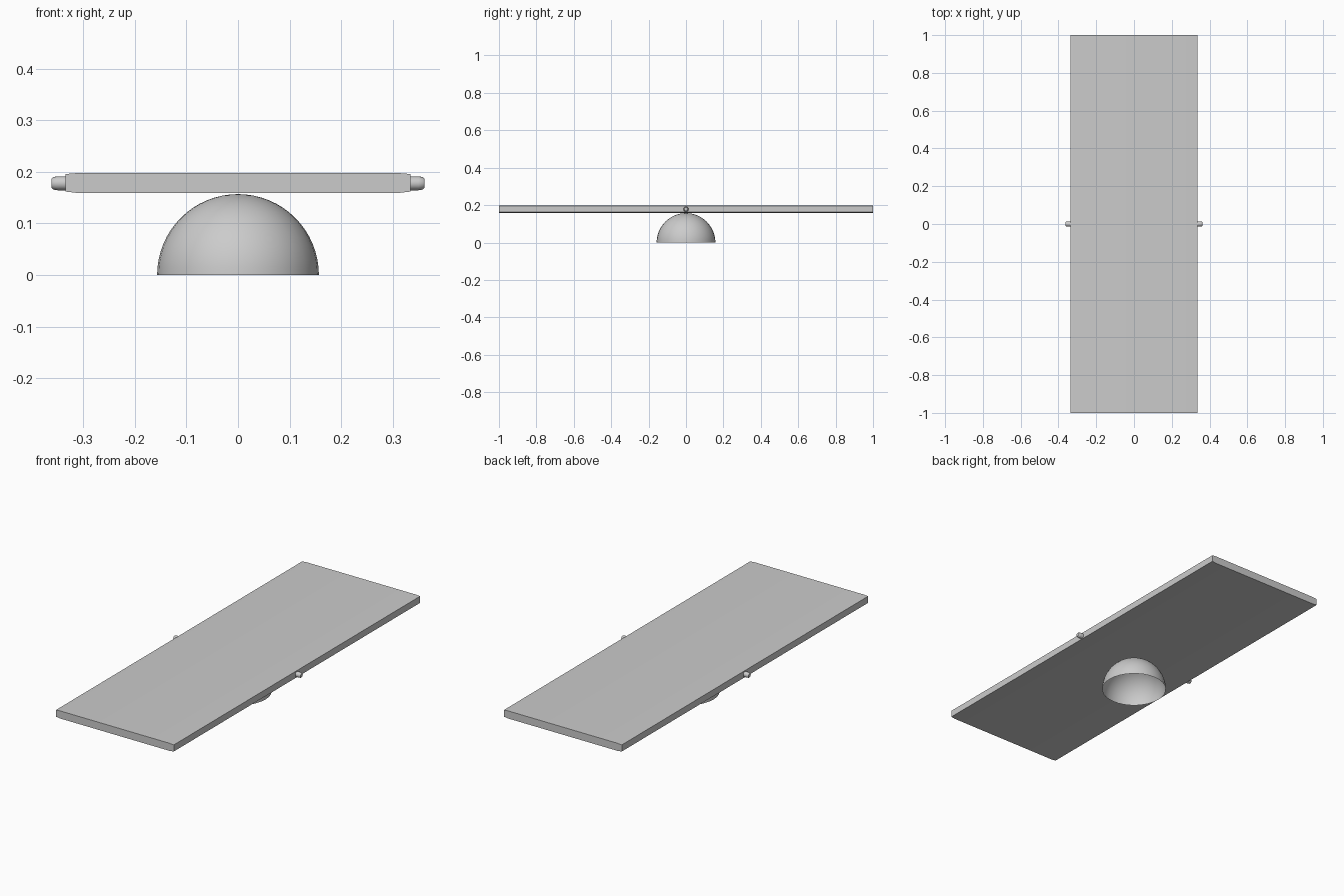
import bpy, bmesh, math
from mathutils import Matrix

if "Cube" in bpy.data.objects:
    bpy.data.objects.remove(bpy.data.objects["Cube"])


def finish(name, bm, angle=40):
    bmesh.ops.recalc_face_normals(bm, faces=bm.faces)
    me = bpy.data.meshes.new(name)
    bm.to_mesh(me)
    bm.free()
    ob = bpy.data.objects.new(name, me)
    bpy.context.collection.objects.link(ob)
    bpy.ops.object.select_all(action='DESELECT')
    ob.select_set(True)
    bpy.context.view_layer.objects.active = ob
    bpy.ops.object.shade_smooth_by_angle(angle=math.radians(angle))
    return ob


# Board: shallow tapered long edges, extruded along y
bm = bmesh.new()
half = [(0.335, 0.162), (0.335, 0.196), (0.31, 0.198)]
profile = [(0.31, 0.159)] + half
profile += [(-x, z) for x, z in reversed(profile)]
face = bm.faces.new([bm.verts.new((x, -1, z)) for x, z in profile])
ext = bmesh.ops.extrude_face_region(bm, geom=[face])
bmesh.ops.translate(bm, vec=(0, 2, 0),
                    verts=[v for v in ext['geom'] if isinstance(v, bmesh.types.BMVert)])
finish("board", bm)

# Pivot pins: short rounded stubs on both long edges
for side, name in ((1, "pin_right"), (-1, "pin_left")):
    bm = bmesh.new()
    rings = []
    for x, r in ((0.32, 0.0135), (0.35, 0.0135), (0.359, 0.012), (0.362, 0.009)):
        rings.append([bm.verts.new((side * x, r * math.cos(a), 0.178 + r * math.sin(a)))
                      for a in (i * math.tau / 16 for i in range(16))])
    for a, b in zip(rings, rings[1:]):
        for i in range(16):
            j = (i + 1) % 16
            bm.faces.new((a[i], a[j], b[j], b[i]))
    bm.faces.new(rings[0])
    bm.faces.new(rings[-1])
    finish(name, bm)

# Base: hollow open half dome
bm = bmesh.new()
bmesh.ops.create_uvsphere(bm, u_segments=32, v_segments=32, radius=0.157)
bmesh.ops.delete(bm, geom=[v for v in bm.verts if v.co.z < -1e-4], context='VERTS')
finish("dome_base", bm)
